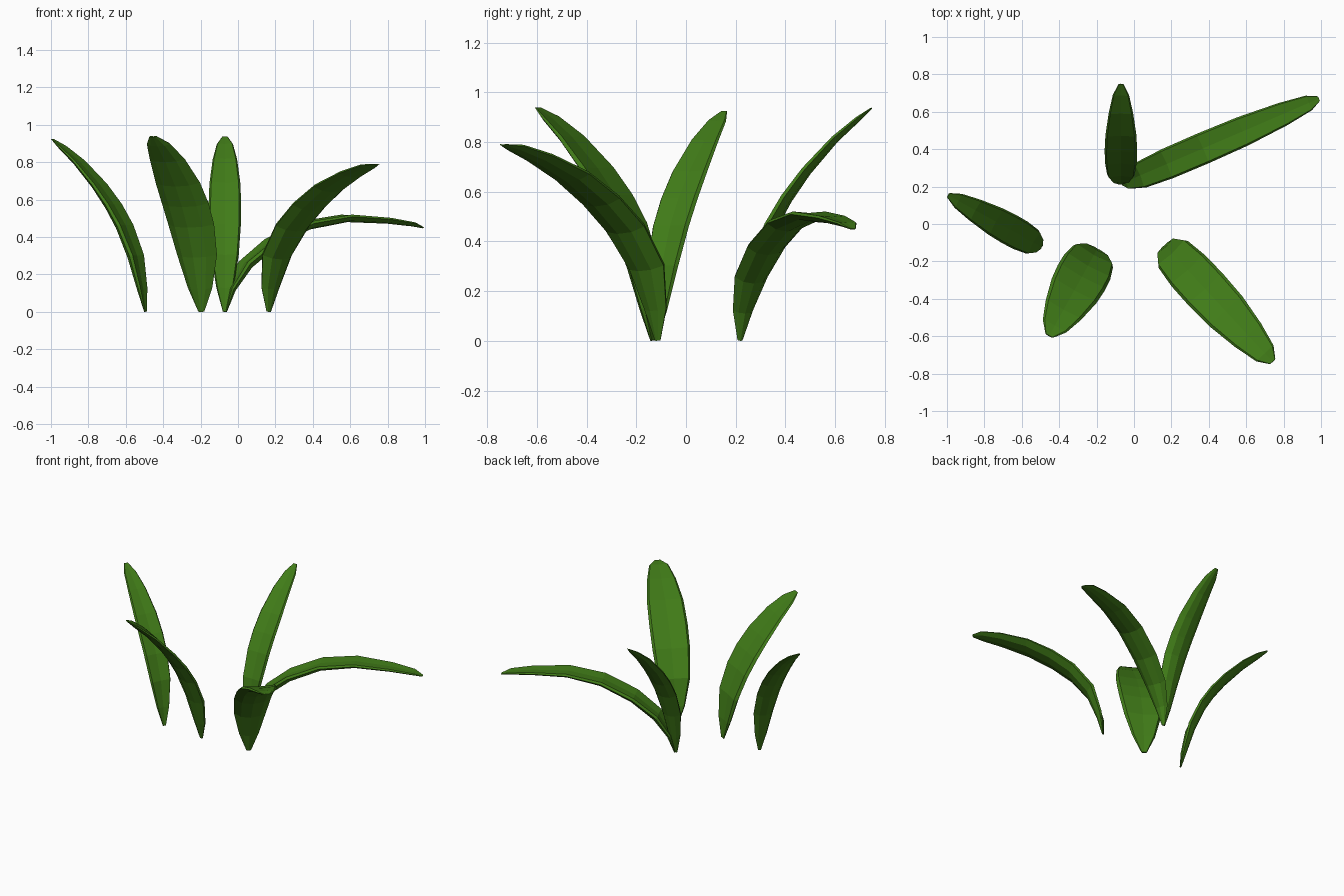
import bpy
from mathutils import Vector

if "Cube" in bpy.data.objects:
    bpy.data.objects.remove(bpy.data.objects["Cube"])

green = bpy.data.materials.new("leaf_green")
green.diffuse_color = (0.052, 0.2, 0.009, 1)
green.use_nodes = True
green.node_tree.nodes["Principled BSDF"].inputs["Base Color"].default_value = green.diffuse_color

# outer midrib curves as (distance outward, height)
UPRIGHT = [(0, 0), (0.035, 0.12), (0.083, 0.29), (0.145, 0.45), (0.205, 0.56),
           (0.28, 0.67), (0.39, 0.80), (0.48, 0.885), (0.53, 0.935)]
ARCHED = [(0, 0), (0.035, 0.12), (0.1, 0.28), (0.215, 0.43), (0.345, 0.54),
          (0.50, 0.64), (0.67, 0.718), (0.80, 0.765), (0.856, 0.785)]
DROOPING = [(0, 0), (0.045, 0.11), (0.135, 0.23), (0.28, 0.345), (0.48, 0.44),
            (0.70, 0.48), (0.93, 0.472), (1.08, 0.457), (1.14, 0.447)]
WIDTHS = [0.13, 0.52, 0.85, 0.98, 1.0, 0.95, 0.75, 0.5, 0.16]
DEPTHS = [0.2, 0.75, 1.15, 1.1, 1.0, 0.85, 0.65, 0.45, 0.12]
# closed cross-section (across, depth): curved back, nearly flat inner face
SECTION = [(-1, 0.4), (-0.6, 0.1), (0, 0), (0.6, 0.1), (1, 0.4),
           (0.88, 0.56), (0, 0.48), (-0.88, 0.56)]


def leaf(name, base, tip, half_width, rib, height=1.0):
    """Solid blade following a midrib from base towards tip (plan view)."""
    start = Vector((base[0], base[1], 0))
    run = Vector((tip[0], tip[1], 0)) - start
    out = run.normalized()
    side = Vector((-out.y, out.x, 0))
    stretch = run.length / rib[-1][0]
    pts = [start + out * r * stretch + Vector((0, 0, z * height)) for r, z in rib]
    n, m = len(pts), len(SECTION)
    depth = min(half_width, 0.1)
    verts = []
    for i, p in enumerate(pts):
        tangent = (pts[min(i + 1, n - 1)] - pts[max(i - 1, 0)]).normalized()
        inward = tangent.cross(side)
        if inward.z < 0:
            inward = -inward
        for u, d in SECTION:
            v = p + side * u * half_width * WIDTHS[i] + inward * d * depth * DEPTHS[i]
            verts.append((v.x, v.y, max(v.z, 0)))
    faces = [(i * m + j, (i + 1) * m + j, (i + 1) * m + (j + 1) % m, i * m + (j + 1) % m)
             for i in range(n - 1) for j in range(m)]
    faces.append(tuple(range(m)))
    faces.append(tuple(range(n * m - 1, (n - 1) * m - 1, -1)))
    mesh = bpy.data.meshes.new(name)
    mesh.from_pydata(verts, [], faces)
    mesh.materials.append(green)
    ob = bpy.data.objects.new(name, mesh)
    bpy.context.collection.objects.link(ob)
    return ob


leaf("left_leaf", (-0.50, -0.12), (-0.995, 0.155), 0.084, UPRIGHT, 0.985)
leaf("front_left_leaf", (-0.20, -0.14), (-0.455, -0.60), 0.143, UPRIGHT)
leaf("back_leaf", (-0.07, 0.22), (-0.07, 0.75), 0.087, UPRIGHT)
leaf("back_right_leaf", (-0.06, 0.22), (0.988, 0.67), 0.085, DROOPING)
leaf("front_right_leaf", (0.17, -0.12), (0.742, -0.737), 0.125, ARCHED)
